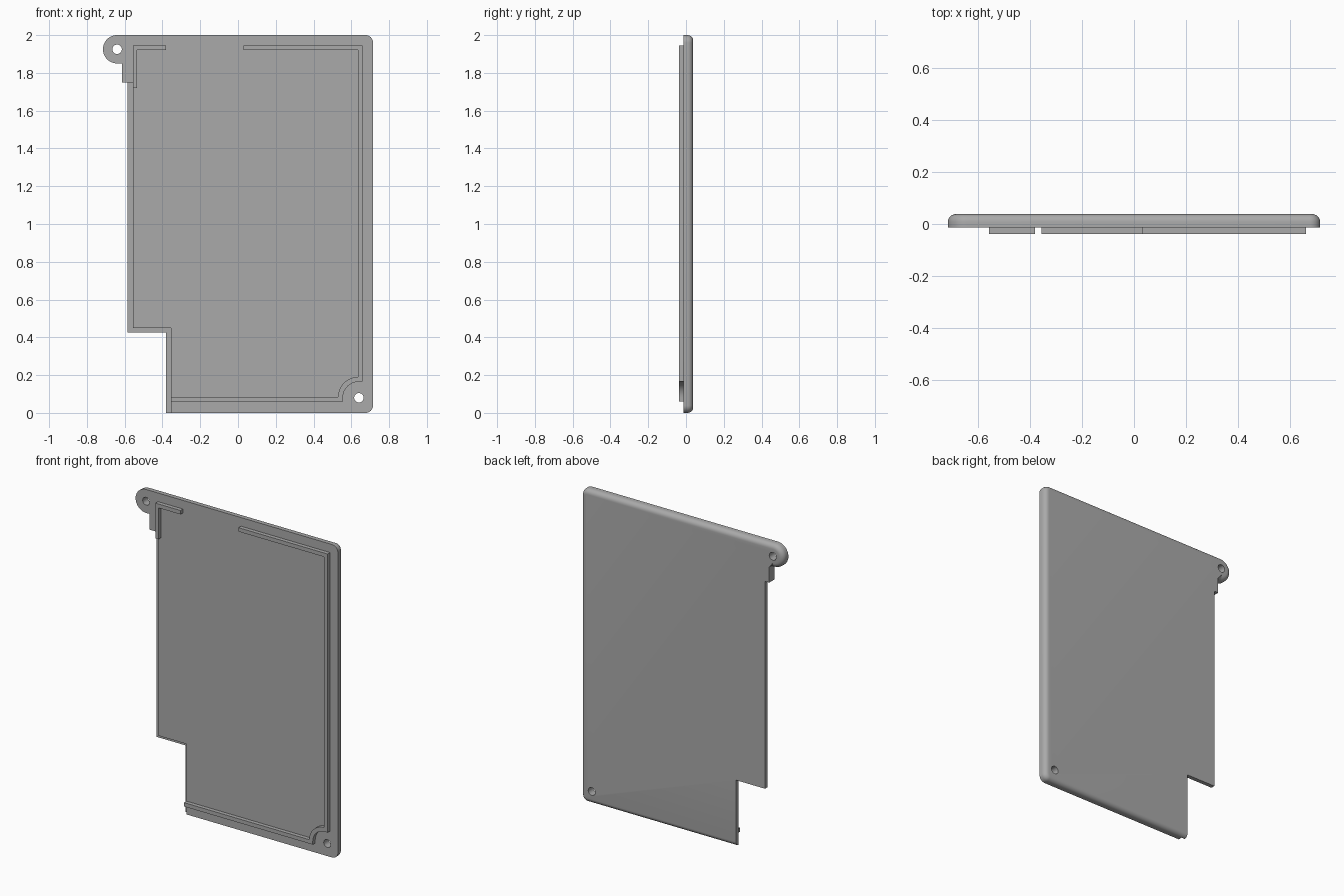
import bpy, bmesh
from math import cos, sin, radians

cube = bpy.data.objects.get("Cube")
if cube:
    bpy.data.objects.remove(cube, do_unlink=True)

FRONT, BACK, RIB_FRONT = -0.013, 0.038, -0.038
LIP_FRONT = 0.012
EAR, CORNER_HOLE = (-0.64, 1.925), (0.64, 0.08)

grey = bpy.data.materials.new("plain grey")
grey.use_nodes = True
grey.diffuse_color = (0.4, 0.4, 0.4, 1)
grey.node_tree.nodes["Principled BSDF"].inputs["Base Color"].default_value = (0.4, 0.4, 0.4, 1)


def arc(centre, r, a0, a1, n):
    """Points (x, z) along an arc, angles in degrees."""
    angles = [radians(a0 + (a1 - a0) * i / n) for i in range(n + 1)]
    return [(centre[0] + r * cos(a), centre[1] + r * sin(a)) for a in angles]


def prism(name, outline, y0, y1, rounded=0, radius=0.03):
    """Extrude an (x, z) outline in y; round the first back edges if asked."""
    bm = bmesh.new()
    front = [bm.verts.new((x, y0, z)) for x, z in outline]
    back = [bm.verts.new((x, y1, z)) for x, z in outline]
    bm.faces.new(front)
    bm.faces.new(back[::-1])
    n = len(outline)
    for i in range(n):
        j = (i + 1) % n
        bm.faces.new((front[i], back[i], back[j], front[j]))
    bmesh.ops.recalc_face_normals(bm, faces=bm.faces)
    if rounded:
        edges = [bm.edges.get((back[i], back[i + 1])) for i in range(rounded)]
        bmesh.ops.bevel(bm, geom=edges, offset=radius, segments=6,
                        profile=0.5, affect='EDGES')
    mesh = bpy.data.meshes.new(name)
    bm.to_mesh(mesh)
    bm.free()
    mesh.materials.append(grey)
    obj = bpy.data.objects.new(name, mesh)
    bpy.context.collection.objects.link(obj)
    return obj


def smooth(obj):
    bpy.ops.object.select_all(action='DESELECT')
    obj.select_set(True)
    bpy.context.view_layer.objects.active = obj
    bpy.ops.object.shade_smooth_by_angle(angle=radians(30))


def cut(obj, cutter):
    mod = obj.modifiers.new(cutter.name, 'BOOLEAN')
    mod.operation = 'DIFFERENCE'
    mod.solver = 'EXACT'
    mod.object = cutter
    bpy.context.view_layer.objects.active = obj
    bpy.ops.object.modifier_apply(modifier=mod.name)
    bpy.data.objects.remove(cutter, do_unlink=True)


# Cover plate: rounded rim from the bottom, up the side, over the top, round the ear
rim = [(-0.38, 0)]
rim += arc((0.675, 0.04), 0.04, -90, 0, 8)
rim += arc((0.675, 1.96), 0.04, 0, 90, 8)
rim += arc(EAR, 0.075, 90, 270, 24)
rim += [(-0.615, 1.85)]
square_side = [(-0.615, 1.75), (-0.585, 1.75), (-0.585, 0.425), (-0.38, 0.425)]
plate = prism("cover_plate", rim + square_side, FRONT, BACK, rounded=len(rim) - 1)

# Thin lip along the open side, stepped back from the front
lip_step = [(-0.7, 1.75), (-0.557, 1.75), (-0.557, 0.45), (-0.355, 0.45),
            (-0.355, -0.1), (-0.7, -0.1)]
cut(plate, prism("lip_recess", lip_step, -0.1, LIP_FRONT))

# Screw holes
for centre in (EAR, CORNER_HOLE):
    cut(plate, prism("screw_hole", arc(centre, 0.025, 0, 345, 23), -0.1, 0.1))
smooth(plate)

# Long rib: bottom, round the screw hole, up the side and along the top
long_rib = [(-0.355, 0.085)]
long_rib += arc((0.635, 0.085), 0.105, 180, 90, 12)
long_rib += [(0.635, 1.92), (0.03, 1.92), (0.03, 1.945), (0.66, 1.945), (0.66, 0.165)]
long_rib += arc((0.64, 0.08), 0.085, 90, 180, 12)
long_rib += [(0.555, 0.06), (-0.355, 0.06)]
smooth(prism("long_rib", long_rib, RIB_FRONT, FRONT))

# Short corner rib beside the ear, its tail running down over the lip step
corner_rib = [(-0.557, 1.72), (-0.535, 1.72), (-0.535, 1.92), (-0.38, 1.92),
              (-0.38, 1.945), (-0.557, 1.945)]
prism("corner_rib", corner_rib, RIB_FRONT, FRONT)
